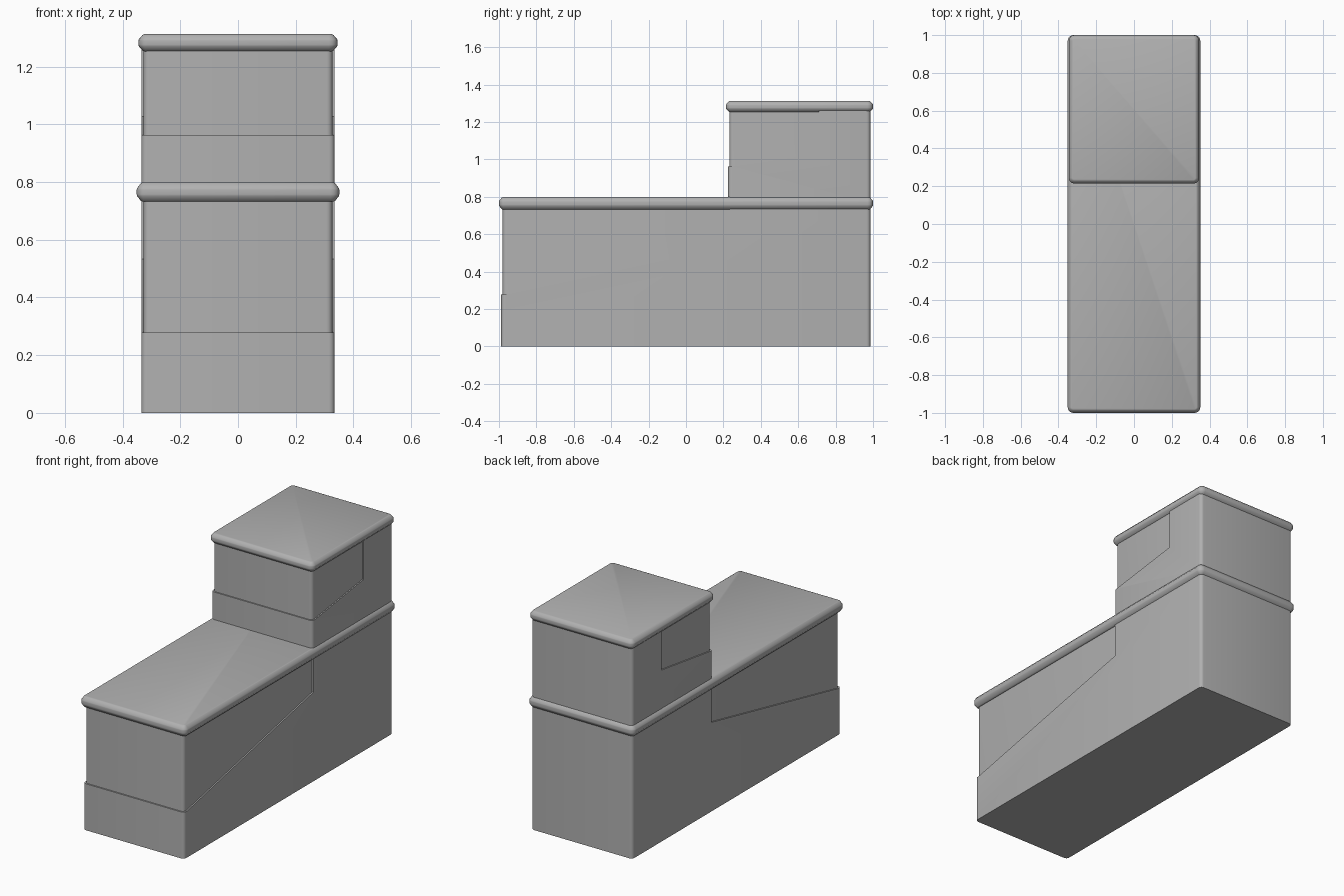
import bpy, bmesh, math

if "Cube" in bpy.data.objects:
    bpy.data.objects.remove(bpy.data.objects["Cube"])

grey = bpy.data.materials.new("dark_grey")
grey.diffuse_color = (0.44, 0.44, 0.44, 1)
grey.use_nodes = True
grey.node_tree.nodes["Principled BSDF"].inputs["Base Color"].default_value = grey.diffuse_color


def finish(name, bm):
    bmesh.ops.recalc_face_normals(bm, faces=bm.faces[:])
    mesh = bpy.data.meshes.new(name)
    bm.to_mesh(mesh)
    bm.free()
    mesh.materials.append(grey)
    ob = bpy.data.objects.new(name, mesh)
    bpy.context.collection.objects.link(ob)
    return ob


def activate(ob):
    bpy.ops.object.select_all(action='DESELECT')
    ob.select_set(True)
    bpy.context.view_layer.objects.active = ob


def rounded_rect(hx, y0, y1, r, steps=4):
    pts = []
    for cx, cy, start in ((hx - r, y1 - r, 0), (-hx + r, y1 - r, 90),
                          (-hx + r, y0 + r, 180), (hx - r, y0 + r, 270)):
        for i in range(steps + 1):
            a = math.radians(start + 90 * i / steps)
            pts.append((cx + r * math.cos(a), cy + r * math.sin(a)))
    return pts


def loft(name, hx, y0, y1, r, profile):
    """Stack rounded rectangles; profile lists (inset, z)."""
    bm = bmesh.new()
    rings = [[bm.verts.new((x, y, z)) for x, y in
              rounded_rect(hx - d, y0 + d, y1 - d, max(r - d, 0.005))]
             for d, z in profile]
    for a, b in zip(rings, rings[1:]):
        for i in range(len(a)):
            j = (i + 1) % len(a)
            bm.faces.new((a[i], a[j], b[j], b[i]))
    bm.faces.new(rings[0])
    bm.faces.new(rings[-1])
    return finish(name, bm)


def body(name, hx, side, core_z, step):
    """Side outline extruded across x, joined to a slightly smaller core."""
    ys = [p[0] for p in side]
    y0, y1 = min(ys), max(ys)
    bm = bmesh.new()
    face = bm.faces.new([bm.verts.new((-hx, y, z)) for y, z in side])
    ext = bmesh.ops.extrude_face_region(bm, geom=[face])
    bmesh.ops.translate(bm, vec=(2 * hx, 0, 0),
                        verts=[v for v in ext['geom'] if isinstance(v, bmesh.types.BMVert)])
    corners = [e for e in bm.edges
               if abs(e.verts[0].co.z - e.verts[1].co.z) > 0.05
               and all(min(abs(v.co.y - y0), abs(v.co.y - y1)) < 1e-4 for v in e.verts)]
    bmesh.ops.bevel(bm, geom=corners, offset=0.02, segments=4, profile=0.5, affect='EDGES')
    ob = finish(name, bm)
    core = loft(name + "_core", hx - step, y0 + step, y1 - step, 0.02,
                [(0, core_z[0]), (0, core_z[1])])
    core.hide_render = True
    mod = ob.modifiers.new("join_core", 'BOOLEAN')
    mod.operation = 'UNION'
    mod.solver = 'EXACT'
    mod.object = core
    activate(ob)
    bpy.ops.object.modifier_apply(modifier=mod.name)
    bpy.data.objects.remove(core, do_unlink=True)
    return ob


def rim(name, hx, y0, y1, z0, z1):
    h = z1 - z0
    prof = [(0.020, 0), (0.014, 0.04), (0.001, 0.30), (0, 0.38),
            (0, 0.62), (0.001, 0.70), (0.014, 0.96), (0.020, 1)]
    return loft(name, hx, y0, y1, 0.03, [(d, z0 + t * h) for d, t in prof])


# Lower and upper blocks with stepped panels on front and sides
parts = [
    body("lower_body", 0.335,
         [(-0.988, 0), (0.986, 0), (0.986, 0.745), (0.235, 0.745),
          (0.235, 0.533), (-0.96, 0.278), (-0.988, 0.278)], (0.02, 0.75), 0.008),
    body("upper_body", 0.335,
         [(0.225, 0.77), (0.986, 0.77), (0.986, 1.265), (0.71, 1.265),
          (0.71, 1.027), (0.25, 0.963), (0.225, 0.963)], (0.78, 1.27), 0.007),
    # Rounded overhanging tops
    rim("lower_top", 0.351, -1.0, 1.0, 0.732, 0.798),
    rim("upper_top", 0.345, 0.214, 1.0, 1.253, 1.312),
]
for ob in parts:
    activate(ob)
    bpy.ops.object.shade_smooth_by_angle(angle=math.radians(35))
